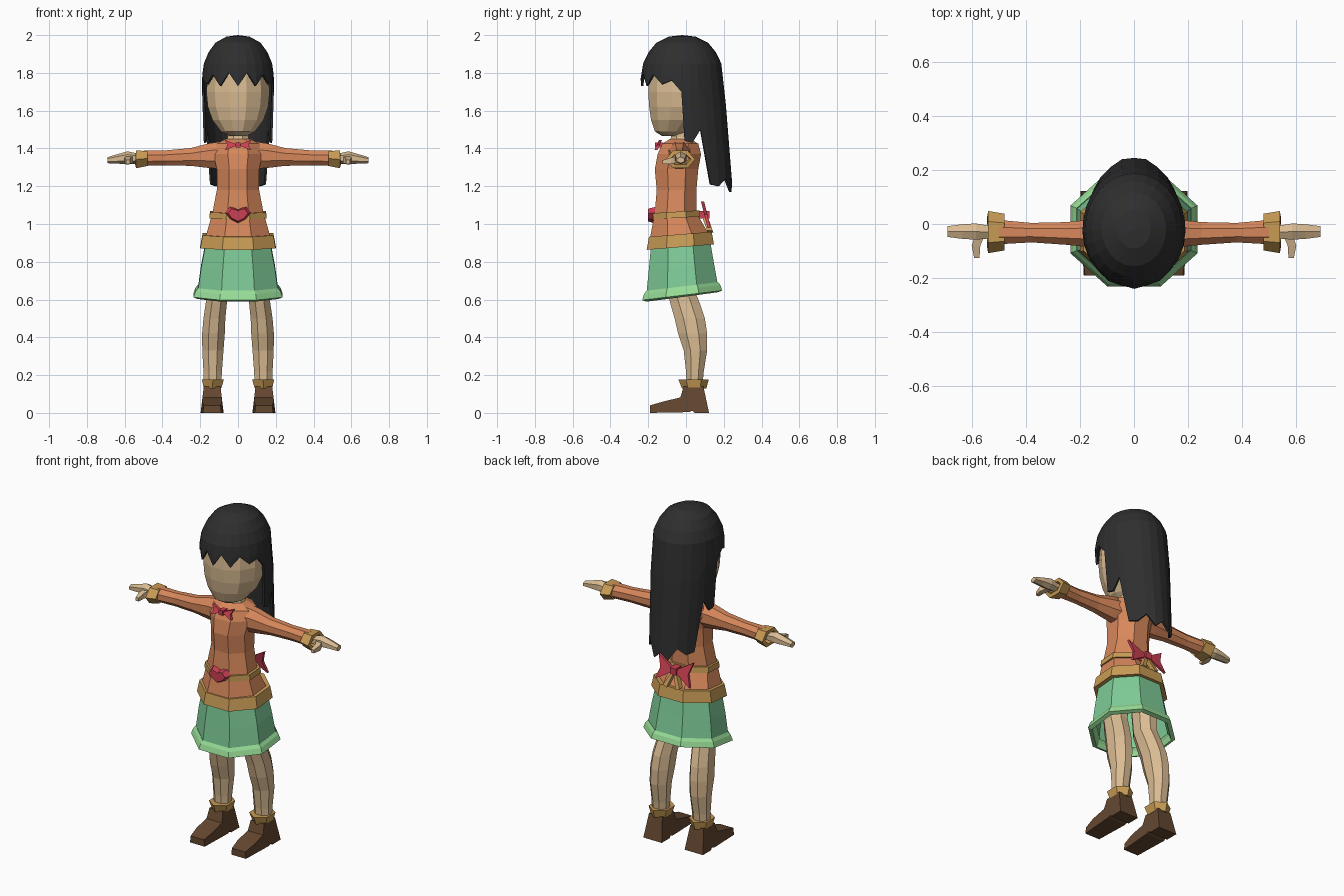
import bpy, bmesh, math

if "Cube" in bpy.data.objects:
    bpy.data.objects.remove(bpy.data.objects["Cube"])


def mat(name, *rgb):
    m = bpy.data.materials.new(name)
    m.diffuse_color = (*rgb, 1)
    m.use_nodes = True
    m.node_tree.nodes["Principled BSDF"].inputs["Base Color"].default_value = m.diffuse_color
    return m


SKIN = mat("skin", .70, .50, .29)
ORANGE = mat("orange_cloth", .68, .245, .105)
GOLD = mat("gold_trim", .58, .33, .09)
GREEN = mat("green_cloth", .21, .60, .31)
MINT = mat("light_green_hem", .31, .72, .31)
BROWN = mat("brown_leather", .13, .065, .03)
BLACK = mat("black_hair", .028, .028, .029)
RED = mat("red_ribbon", .60, .05, .085)


def finish(name, bm, material, mirror=False, thick=0):
    bmesh.ops.recalc_face_normals(bm, faces=bm.faces)
    me = bpy.data.meshes.new(name)
    bm.to_mesh(me)
    bm.free()
    me.materials.append(material)
    ob = bpy.data.objects.new(name, me)
    bpy.context.collection.objects.link(ob)
    if thick:
        s = ob.modifiers.new("thickness", 'SOLIDIFY')
        s.thickness, s.offset = thick, -1
    if mirror:
        ob.modifiers.new("mirror", 'MIRROR')
    return ob


def skin_rings(bm, rings, caps):
    n = len(rings[0])
    for a, b in zip(rings, rings[1:]):
        for i in range(n):
            j = (i + 1) % n
            bm.faces.new((a[i], a[j], b[j], b[i]))
    if caps:
        bm.faces.new(rings[0])
        bm.faces.new(rings[-1])


def loft(name, material, sections, n=8, axis='z', caps=True, tilt=0, turn=.5, **kw):
    """Sections: axis position, two centres, two half extents across the axis."""
    bm = bmesh.new()
    grow = 1 / math.cos(math.pi / n) if turn else 1
    rings = []
    for t, cu, cv, ru, rv in sections:
        ring = []
        for i in range(n):
            a = 2 * math.pi * (i + turn) / n
            u, v = cu + ru * grow * math.cos(a), cv + rv * grow * math.sin(a)
            ring.append(bm.verts.new((u, v, t + tilt * v) if axis == 'z' else (t, u, v)))
        rings.append(ring)
    skin_rings(bm, rings, caps)
    return finish(name, bm, material, **kw)


def plate(name, material, outline, y0, y1, front=1.0, centre=(0, 0), lean=0, **kw):
    """Outline in x, z, extruded from y0 to y1 with the y0 side scaled."""
    bm = bmesh.new()
    cx, cz = centre
    rings = [[bm.verts.new((cx + (x - cx) * s, y + lean * (z - cz), cz + (z - cz) * s))
              for x, z in outline] for y, s in ((y0, front), (y1, 1))]
    skin_rings(bm, rings, True)
    return finish(name, bm, material, **kw)


# Head and neck
loft("head", SKIN, [
    (1.465, 0, -.075, .045, .05), (1.49, 0, -.075, .09, .09), (1.55, 0, -.05, .135, .135),
    (1.62, 0, -.035, .16, .16), (1.70, 0, -.03, .168, .17), (1.78, 0, -.03, .16, .165),
    (1.86, 0, -.03, .125, .13), (1.90, 0, -.03, .07, .07)], n=12)
loft("neck", SKIN, [(1.41, 0, -.03, .07, .06), (1.46, 0, -.03, .055, .05),
                    (1.52, 0, -.03, .055, .05)])

# Hair: columns run from the crown to a jagged hem (angle from the front, hem height)
half = [(0, 1.73), (15, 1.80), (30, 1.73), (45, 1.79), (60, 1.74), (75, 1.76), (88, 1.70),
        (90, 1.44), (100, 1.43), (112, 1.50), (122, 1.21), (135, 1.20), (150, 1.24),
        (165, 1.17), (180, 1.21)]
columns = half + [(360 - a, z) for a, z in half[-2:0:-1]]
bm = bmesh.new()


def hair_vert(angle, z, scale):
    a = math.radians(angle)
    drop = max(0, 1.77 - z)
    back = max(0, -math.cos(a))
    return bm.verts.new((.192 * scale * math.sin(a) * (1 - .16 * drop),
                         -.02 - .22 * scale * math.cos(a) + .08 * drop * (.5 + .5 * back), z))


rings = [[hair_vert(a, z, s) for a, _ in columns]
         for z, s in ((1.992, .32), (1.96, .62), (1.91, .81), (1.85, .94))]
for k in (1, 2, 3):
    ring = []
    for a, hem in columns:
        z = 1.85 + (hem - 1.85) * k / 3
        ring.append(hair_vert(a, z, 1 - .06 * max(0, (z - 1.77) / .08)))
    rings.append(ring)
skin_rings(bm, rings, False)
crown = bm.verts.new((0, -.02, 2.0))
for i, v in enumerate(rings[0]):
    bm.faces.new((crown, rings[0][i - 1], v))
finish("hair", bm, BLACK, thick=.012)

# Top, belts, skirt
loft("top", ORANGE, [
    (.93, 0, -.03, .172, .16), (1.06, 0, -.055, .135, .11), (1.18, 0, -.05, .112, .105),
    (1.29, 0, -.05, .112, .115), (1.37, 0, -.035, .13, .115), (1.425, 0, -.03, .115, .095),
    (1.45, 0, -.03, .065, .055)])
loft("waist_belt", GOLD, [(1.035, 0, -.05, .152, .125), (1.068, 0, -.052, .148, .122)], tilt=.06)
loft("hip_belt", GOLD, [(.88, 0, -.03, .20, .178), (.948, 0, -.03, .187, .166)], tilt=.08)
loft("skirt", GREEN, [(.91, 0, -.03, .17, .155), (.78, 0, -.025, .195, .172),
                      (.65, 0, -.02, .213, .19)], caps=False, tilt=.12, thick=.012)
loft("skirt_hem", MINT, [(.672, 0, -.02, .212, .19), (.655, 0, -.02, .225, .202),
                         (.625, 0, -.02, .236, .212)], caps=False, tilt=.12, thick=.025)

# Sleeves, cuffs and hands
loft("sleeve", ORANGE, [
    (.08, -.035, 1.365, .06, .072), (.15, -.035, 1.362, .052, .066),
    (.25, -.035, 1.355, .042, .047), (.38, -.032, 1.35, .036, .04),
    (.50, -.03, 1.348, .045, .04)], axis='x', mirror=True)
loft("wrist_cuff", GOLD, [(.48, -.03, 1.347, .068, .046), (.54, -.03, 1.342, .078, .054)],
     n=6, axis='x', caps=False, turn=0, thick=.022, mirror=True)
loft("hand", SKIN, [
    (.49, -.03, 1.345, .022, .02), (.54, -.03, 1.347, .024, .024), (.585, -.028, 1.35, .03, .03),
    (.635, -.028, 1.345, .027, .022), (.69, -.028, 1.338, .02, .014)],
    n=6, axis='x', mirror=True)
bm = bmesh.new()
skin_rings(bm, [[bm.verts.new((x + dx * w, y, z + dz * w))
                 for dx, dz in ((-1, -1), (1, -1), (1, 1), (-1, 1))]
                for x, y, z, w in ((.57, -.04, 1.343, .018), (.585, -.08, 1.335, .016),
                                   (.582, -.125, 1.328, .01))], True)
finish("thumb", bm, SKIN, mirror=True)

# Legs, ankle cuffs and shoes
loft("leg", SKIN, [
    (.14, .135, .045, .046, .042), (.22, .134, .047, .049, .047), (.33, .133, .05, .056, .062),
    (.42, .13, .035, .06, .077), (.50, .125, .02, .058, .08), (.58, .115, -.005, .056, .078),
    (.66, .105, -.03, .058, .072), (.86, .10, -.035, .065, .08)], mirror=True)
loft("ankle_cuff", GOLD, [(.13, .135, .043, .046, .056), (.178, .133, .04, .059, .07)],
     n=6, mirror=True, turn=.5)
side = [(-.19, 0), (-.19, .04), (-.12, .06), (-.03, .082), (-.012, .14), (.092, .14),
        (.122, 0), (.045, 0), (.035, .012), (.015, .004)]
bm = bmesh.new()
skin_rings(bm, [[bm.verts.new((.137 + s * (.061 - .12 * z - (.012 if y < -.15 else 0)), y, z))
                 for y, z in side] for s in (-1, 1)], True)
finish("shoe", bm, BROWN, mirror=True)

# Neck bow, heart buckle and back bow
bow = [(0, .012), (1, .5), (.8, 0), (1, -.5), (0, -.012)]


def bow_wings(name, w, h, z, y, lean):
    pts = [(x * w, z + k * h) for x, k in bow]
    plate(name, RED, pts, y - .008, y + .008, centre=(0, z), lean=lean, mirror=True)


def knot(name, material, r, y0, y1, z):
    plate(name, material, [(-r, z - r), (r, z - r), (r, z + r), (-r, z + r)], y0, y1,
          centre=(0, z))


bow_wings("neck_bow", .07, .055, 1.418, -.147, .45)
knot("neck_bow_knot", RED, .014, -.165, -.12, 1.418)
bow_wings("back_bow", .115, .14, 1.05, .105, -.25)
knot("back_bow_knot", RED, .02, .06, .125, 1.05)
plate("back_bow_tail", GOLD, [(0, 1.04), (.015, 1.04), (.055, .965), (.03, .955)], .085, .115,
      centre=(0, 1.04), lean=-.35, mirror=True)
heart = [(0, 1.002), (.045, 1.025), (.07, 1.058), (.045, 1.09), (.018, 1.085), (0, 1.075),
         (-.018, 1.085), (-.045, 1.09), (-.07, 1.058), (-.045, 1.025)]
plate("heart_buckle", RED, heart, -.20, -.165, front=.75, centre=(0, 1.052))
